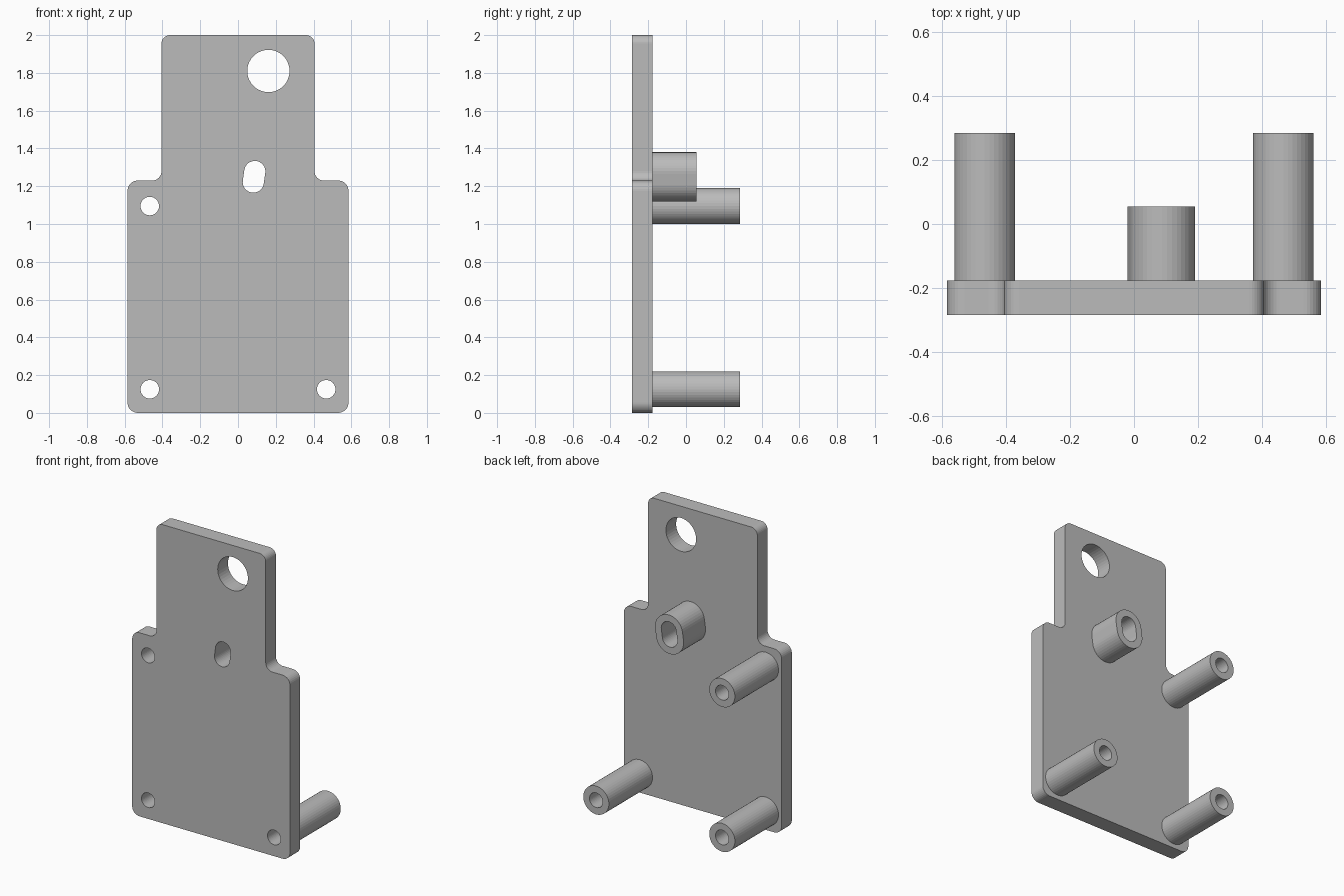
import bpy
import bmesh
from math import cos, sin, pi
from mathutils import Vector

cube = bpy.data.objects.get("Cube")
if cube:
    bpy.data.objects.remove(cube, do_unlink=True)

grey = bpy.data.materials.new("plain grey")
grey.use_nodes = True
colour = (0.5, 0.5, 0.5, 1)
grey.diffuse_color = colour
grey.node_tree.nodes["Principled BSDF"].inputs["Base Color"].default_value = colour

FRONT, PLATE_BACK, BOSS_BACK, POST_BACK = -0.285, -0.177, 0.055, 0.285


def circle(x, z, r, n=40):
    return [(x + r * cos(2 * pi * i / n), z + r * sin(2 * pi * i / n)) for i in range(n)]


def slot(low, high, r, n=20):
    """Stadium outline around two centres."""
    axis = (Vector(high) - Vector(low)).normalized()
    side = Vector((axis.y, -axis.x))
    points = []
    for centre, sign in ((high, 1), (low, -1)):
        for i in range(n + 1):
            a = pi * i / n
            points.append(Vector(centre) + sign * r * (side * cos(a) + axis * sin(a)))
    return points


def rounded(corners, n=8):
    """Polygon with a fillet of radius r at each right-angled corner (x, z, r)."""
    points = []
    for i, (x, z, r) in enumerate(corners):
        p = Vector((x, z))
        a = (Vector(corners[i - 1][:2]) - p).normalized() * r
        b = (Vector(corners[(i + 1) % len(corners)][:2]) - p).normalized() * r
        for k in range(n + 1):
            t = pi / 2 * k / n
            points.append(p + a * (1 - sin(t)) + b * (1 - cos(t)))
    return points


def extruded(name, loops, y0, y1):
    """Fill the outer loop minus the hole loops and extrude it along y."""
    bm = bmesh.new()
    edges = []
    for loop in loops:
        verts = [bm.verts.new((x, y0, z)) for x, z in loop]
        edges += [bm.edges.new((v, verts[i - 1])) for i, v in enumerate(verts)]
    bmesh.ops.triangle_fill(bm, edges=edges, use_beauty=True, use_dissolve=False)
    result = bmesh.ops.extrude_face_region(bm, geom=bm.faces[:], use_keep_orig=True)
    moved = [g for g in result["geom"] if isinstance(g, bmesh.types.BMVert)]
    bmesh.ops.translate(bm, verts=moved, vec=(0, y1 - y0, 0))
    bmesh.ops.recalc_face_normals(bm, faces=bm.faces[:])
    mesh = bpy.data.meshes.new(name)
    bm.to_mesh(mesh)
    bm.free()
    mesh.materials.append(grey)
    obj = bpy.data.objects.new(name, mesh)
    bpy.context.collection.objects.link(obj)
    return obj


# Stepped plate outline, mirrored from its right half
half = [(0.585, 0, 0.055), (0.585, 1.23, 0.055), (0.405, 1.23, 0.05), (0.405, 2, 0.045)]
outline = rounded(half + [(-x, z, r) for x, z, r in reversed(half)])

posts = {
    "lower_right_post": (-0.467, 0.125),
    "upper_right_post": (-0.467, 1.095),
    "lower_left_post": (0.467, 0.125),
}
bores = {name: circle(x, z, 0.049) for name, (x, z) in posts.items()}
slot_ends = (0.081, 1.222), (0.089, 1.278)
slot_hole = slot(*slot_ends, 0.056)

# Plate with all through holes
extruded("back_plate", [outline, circle(0.161, 1.81, 0.112), slot_hole, *bores.values()],
         FRONT, PLATE_BACK)

# Hollow standoff posts
for name, (x, z) in posts.items():
    extruded(name, [circle(x, z, 0.095), bores[name]], PLATE_BACK, POST_BACK)

# Slotted boss
extruded("slotted_boss", [slot(*slot_ends, 0.102), slot_hole], PLATE_BACK, BOSS_BACK)
